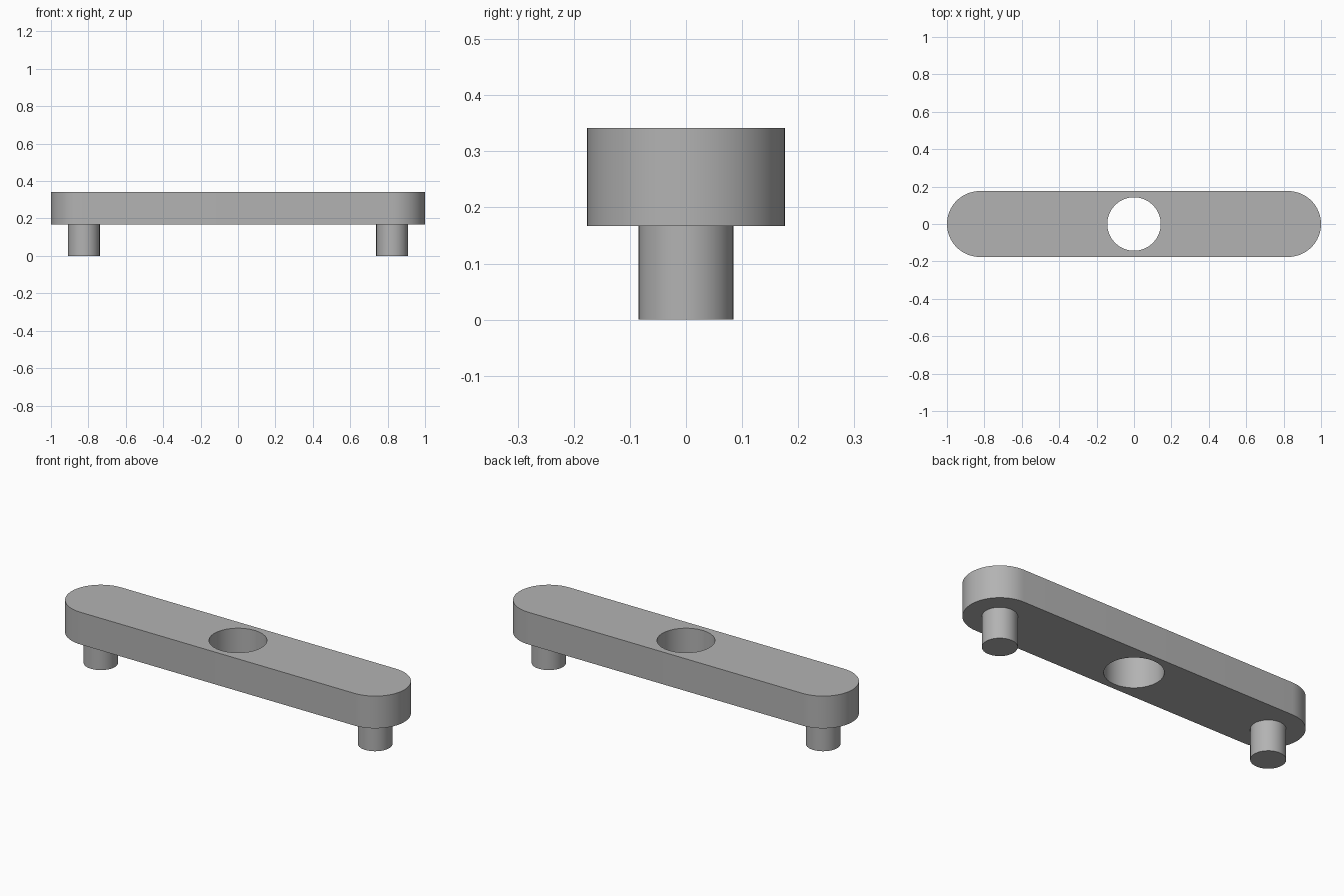
import bpy
import bmesh
from math import pi, cos, sin, radians

cube = bpy.data.objects.get("Cube")
if cube:
    bpy.data.objects.remove(cube, do_unlink=True)

HALF_WIDTH = 0.176
END_X = 1 - HALF_WIDTH
BOTTOM, TOP = 0.167, 0.342
HOLE_RADIUS = 0.143
PEG_RADIUS = 0.085
STEPS = 32

grey = bpy.data.materials.new("plain grey")
grey.use_nodes = True
colour = (0.45, 0.45, 0.45, 1)
grey.diffuse_color = colour
grey.node_tree.nodes["Principled BSDF"].inputs["Base Color"].default_value = colour


def arc(cx, radius, start, sweep, count):
    return [(cx + radius * cos(start + sweep * i / STEPS),
             radius * sin(start + sweep * i / STEPS)) for i in range(count)]


def extruded(name, loops, low, high):
    """Fill closed outlines (the later ones are holes) and extrude them upward."""
    bm = bmesh.new()
    edges = []
    for points in loops:
        verts = [bm.verts.new((x, y, low)) for x, y in points]
        edges += [bm.edges.new((v, verts[i - 1])) for i, v in enumerate(verts)]
    bmesh.ops.triangle_fill(bm, use_beauty=True, edges=edges)
    result = bmesh.ops.extrude_face_region(bm, geom=bm.faces[:], use_keep_orig=True)
    for item in result["geom"]:
        if isinstance(item, bmesh.types.BMVert):
            item.co.z = high
    bmesh.ops.recalc_face_normals(bm, faces=bm.faces[:])
    mesh = bpy.data.meshes.new(name)
    bm.to_mesh(mesh)
    bm.free()
    mesh.materials.append(grey)
    obj = bpy.data.objects.new(name, mesh)
    bpy.context.collection.objects.link(obj)
    bpy.ops.object.select_all(action="DESELECT")
    obj.select_set(True)
    bpy.context.view_layer.objects.active = obj
    bpy.ops.object.shade_smooth_by_angle(angle=radians(30))
    return obj


# Round-ended bar with a through hole
outline = (arc(END_X, HALF_WIDTH, -pi / 2, pi, STEPS + 1)
           + arc(-END_X, HALF_WIDTH, pi / 2, pi, STEPS + 1))
hole = arc(0, HOLE_RADIUS, 0, 2 * pi, STEPS)
extruded("bar", [outline, hole], BOTTOM, TOP)

# Peg under each end, seated slightly into the bar
for side, name in ((1, "left_peg"), (-1, "right_peg")):
    circle = arc(side * END_X, PEG_RADIUS, 0, 2 * pi, STEPS)
    extruded(name, [circle], 0, BOTTOM + 0.005)
